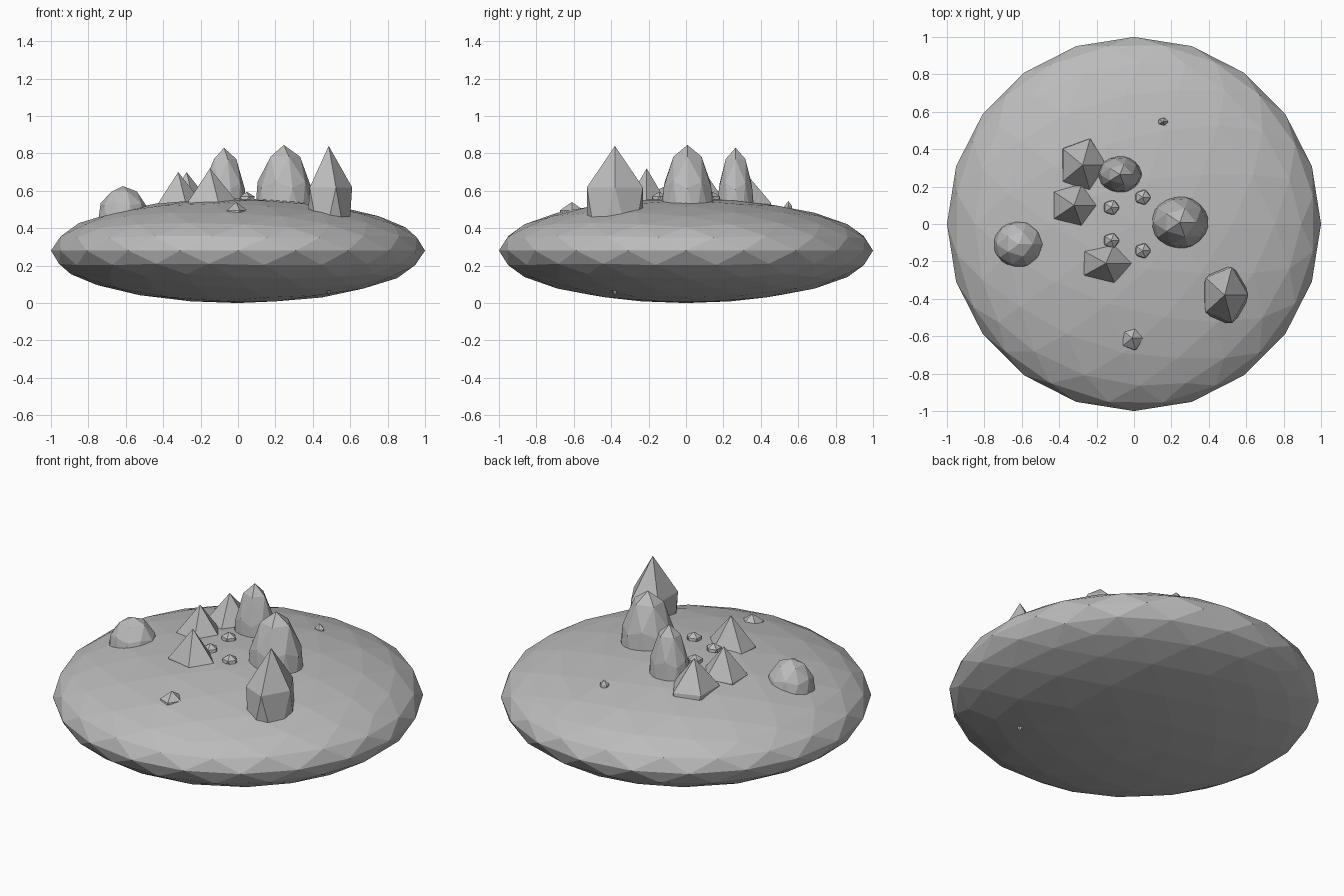
import bpy
import math

if "Cube" in bpy.data.objects:
    bpy.data.objects.remove(bpy.data.objects["Cube"], do_unlink=True)

# One plain grey stone colour
GREY = (0.5, 0.5, 0.5, 1.0)
stone = bpy.data.materials.new("stone_grey")
stone.use_nodes = True
stone.diffuse_color = GREY
stone.node_tree.nodes["Principled BSDF"].inputs["Base Color"].default_value = GREY


def rock(name, detail, centre, radii):
    """Flat-faced icosphere stretched to the given radii."""
    bpy.ops.mesh.primitive_ico_sphere_add(subdivisions=detail, radius=1, location=centre)
    obj = bpy.context.object
    obj.name = name
    obj.scale = radii
    bpy.ops.object.transform_apply(location=False, rotation=False, scale=True)
    obj.data.materials.append(stone)
    return obj


# Flattened island body
rock("island", 3, (0, 0, 0.28), (1, 1, 0.28))

# Rounded boulders
rock("tall_boulder", 2, (0.245, 0.008, 0.43), (0.165, 0.15, 0.415))
rock("back_boulder", 2, (-0.075, 0.265, 0.43), (0.125, 0.105, 0.40))
rock("low_boulder", 2, (-0.615, -0.108, 0.435), (0.14, 0.132, 0.19))

# Pointed crystals
rock("large_crystal", 1, (0.485, -0.38, 0.44), (0.14, 0.176, 0.40))
rock("back_crystal", 1, (-0.275, 0.315, 0.40), (0.145, 0.165, 0.30))
rock("middle_crystal", 1, (-0.32, 0.10, 0.40), (0.147, 0.135, 0.30))
rock("front_crystal", 1, (-0.15, -0.21, 0.40), (0.16, 0.122, 0.32))

# Small scattered stones
rock("front_stone", 1, (-0.01, -0.61, 0.46), (0.067, 0.075, 0.08))
rock("back_stone", 1, (0.155, 0.547, 0.50), (0.03, 0.023, 0.045))

# Ring of pebbles round the summit
for i in range(5):
    angle = math.tau * i / 5
    spot = (0.15 * math.cos(angle), 0.15 * math.sin(angle), 0.55)
    rock(f"pebble_{i + 1}", 1, spot, (0.048, 0.045, 0.045))
